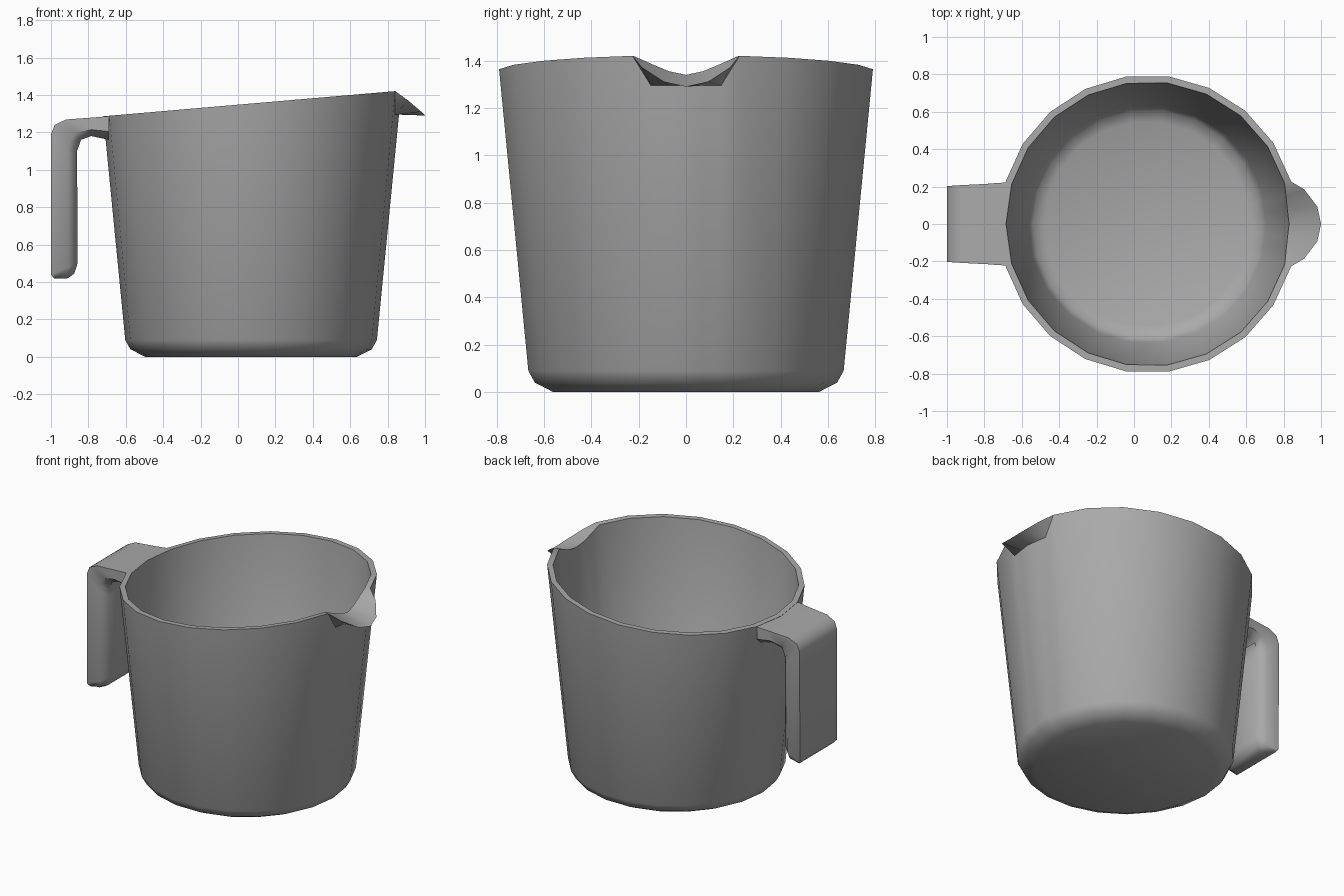
import bpy, bmesh, math
from mathutils import Vector

cube = bpy.data.objects.get("Cube")
if cube:
    bpy.data.objects.remove(cube, do_unlink=True)

# Single grey finish
grey = bpy.data.materials.new("grey_plastic")
grey.use_nodes = True
colour = (0.4, 0.4, 0.4, 1)
grey.diffuse_color = colour
grey.node_tree.nodes["Principled BSDF"].inputs["Base Color"].default_value = colour

CX = 0.07                       # axis of the cup
SIDES = 22
STEP = 2 * math.pi / SIDES
LIP = {0: (1.0, 1.29), 1: (0.98, 1.31), 2: (0.91, 1.37)}   # lip x, z
NOTCH = {0: 1.34, 1: 1.355, 2: 1.385}                    # height of inner notch


def finish(bm, name, angle):
    bmesh.ops.remove_doubles(bm, verts=bm.verts, dist=0.0005)
    bmesh.ops.recalc_face_normals(bm, faces=bm.faces)
    mesh = bpy.data.meshes.new(name)
    bm.to_mesh(mesh)
    bm.free()
    mesh.materials.append(grey)
    obj = bpy.data.objects.new(name, mesh)
    bpy.context.collection.objects.link(obj)
    bpy.ops.object.select_all(action='DESELECT')
    obj.select_set(True)
    bpy.context.view_layer.objects.active = obj
    bpy.ops.object.shade_smooth_by_angle(angle=math.radians(angle))
    return obj


def rim_height(x):
    return 1.348 + 0.086 * x


def wall(direction, base, z=None):
    """Point on a tapered wall; without z it lies on the sloping rim."""
    if z is None:
        z = 1.35
        for _ in range(4):
            z = rim_height(CX + direction.x * (base + 0.098 * z))
    r = base + 0.098 * z
    return Vector((CX + direction.x * r, direction.y * r, z))


# Directions around the cup, with each of the two spout facets split in three
corner = [Vector((math.cos(i * STEP), math.sin(i * STEP))) for i in range(SIDES)]
stations = [(corner[i], None) for i in range(1, SIDES)]
for k in (-2, -1, 0, 1, 2):
    side = corner[1] if k > 0 else corner[-1]
    stations.append((corner[0].lerp(side, abs(k) / 3), k))

# Cup: one profile per direction, from floor over the rim to the base
bm = bmesh.new()
columns = []
for d, k in stations:
    def ring(r, z):
        return Vector((CX + d.x * r, d.y * r, z))
    if k is None:
        inner, outer = wall(d, 0.628), wall(d, 0.664)
        lip = outer.copy()
    else:
        x, z = LIP[abs(k)]
        inner = wall(d, 0.628, NOTCH[abs(k)])
        outer = wall(d, 0.664, 1.295)
        lip = Vector((x, 0.0925 * k, z))
    points = [ring(0.55, 0.035), ring(0.61, 0.06), wall(d, 0.628, 0.1),
              inner, lip, outer,
              wall(d, 0.664, 0.09), ring(0.645, 0.04), ring(0.566, 0)]
    columns.append([bm.verts.new(p) for p in points])
for a, b in zip(columns, columns[1:] + columns[:1]):
    for j in range(len(a) - 1):
        bm.faces.new((a[j], a[j + 1], b[j + 1], b[j]))
bm.faces.new([c[0] for c in columns])
bm.faces.new([c[-1] for c in columns])
finish(bm, "cup_with_spout", 35)

# Handle: sections swept from the cup out and down to the free end
# (outer x, outer z, inner x, inner z, half width)
sections = [
    (-0.69, rim_height(-0.69) - 0.002, -0.69, 1.16, 0.222),
    (-0.78, rim_height(-0.78) - 0.002, -0.785, 1.18, 0.215),
    (-0.92, rim_height(-0.92), -0.84, 1.16, 0.208),
    (-0.98, 1.24, -0.86, 1.10, 0.204),
    (-1.0, 1.19, -0.86, 1.06, 0.203),
    (-1.0, 0.44, -0.858, 0.50, 0.2),
    (-0.985, 0.42, -0.875, 0.445, 0.185),
    (-0.97, 0.418, -0.91, 0.42, 0.165),
]
bm = bmesh.new()
loops = []
for ox, oz, ix, iz, w in sections:
    out, inn = Vector((ox, 0, oz)), Vector((ix, 0, iz))
    outline = [(0, -w), (0, w), (0.65, w), (1, 0.78 * w), (1, -0.78 * w), (0.65, -w)]
    loops.append([bm.verts.new(out.lerp(inn, t) + Vector((0, y, 0))) for t, y in outline])
for a, b in zip(loops, loops[1:]):
    for j in range(6):
        n = (j + 1) % 6
        bm.faces.new((a[j], a[n], b[n], b[j]))
bm.faces.new(loops[0])
bm.faces.new(loops[-1])
finish(bm, "handle", 50)
